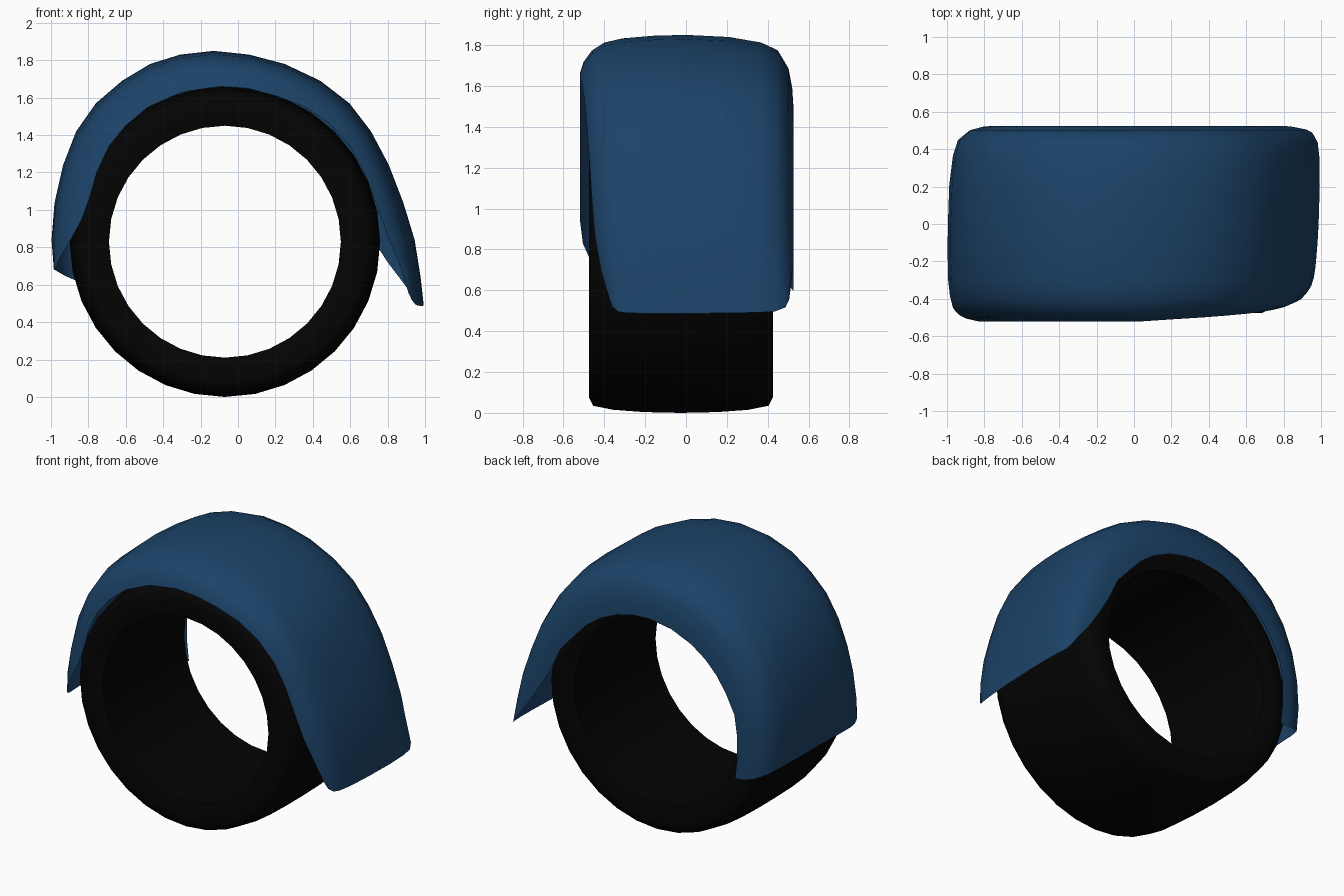
import bpy, math

if "Cube" in bpy.data.objects:
    bpy.data.objects.remove(bpy.data.objects["Cube"])


def material(name, rgb):
    m = bpy.data.materials.new(name)
    m.diffuse_color = (*rgb, 1)
    m.use_nodes = True
    m.node_tree.nodes["Principled BSDF"].inputs["Base Color"].default_value = m.diffuse_color
    return m


def make(name, verts, faces, mat, angle):
    me = bpy.data.meshes.new(name)
    me.from_pydata(verts, [], faces)
    me.materials.append(mat)
    ob = bpy.data.objects.new(name, me)
    bpy.context.collection.objects.link(ob)
    bpy.ops.object.select_all(action='DESELECT')
    ob.select_set(True)
    bpy.context.view_layer.objects.active = ob
    bpy.ops.object.mode_set(mode='EDIT')
    bpy.ops.mesh.select_all(action='SELECT')
    bpy.ops.mesh.normals_make_consistent(inside=False)
    bpy.ops.object.mode_set(mode='OBJECT')
    bpy.ops.object.shade_smooth_by_angle(angle=math.radians(angle))
    return ob


def grid_faces(rows, cols, wrap):
    """Quads between neighbouring rows; wrap closes both directions."""
    faces = []
    for i in range(rows if wrap else rows - 1):
        for j in range(cols if wrap else cols - 1):
            a, b = i * cols, ((i + 1) % rows) * cols
            k = (j + 1) % cols
            faces.append((a + j, a + k, b + k, b + j))
    return faces


rubber = material("black rubber", (0.0011, 0.0011, 0.0011))
paint = material("blue paint", (0.0115, 0.056, 0.140))

# Tyre: crowned tread, rounded shoulders, flat sidewalls and open centre
CX, CY, CZ, SEG = -0.07, -0.025, 0.83, 32
half = [(0.0, 0.83), (0.18, 0.826), (0.33, 0.815), (0.43, 0.795),
        (0.45, 0.755), (0.45, 0.68), (0.435, 0.62)]
section = half + [(-y, r) for y, r in reversed(half[1:])]
verts = []
for i in range(SEG):
    a = 2 * math.pi * i / SEG
    verts += [(CX + r * math.sin(a), CY + y, CZ - r * math.cos(a)) for y, r in section]
make("tyre", verts, grid_faces(SEG, len(section), True), rubber, 60)

# Fender: crown line and wheel-opening lip, from left end to right end
crown = [(-.98, .68), (-.995, .84), (-.98, 1.04), (-.935, 1.24), (-.865, 1.42),
         (-.76, 1.57), (-.62, 1.69), (-.47, 1.78), (-.31, 1.83), (-.13, 1.85),
         (.06, 1.83), (.25, 1.78), (.44, 1.69), (.60, 1.57), (.72, 1.42),
         (.82, 1.24), (.90, 1.04), (.96, .84), (.99, .64), (1.005, .487)]
lip = [(-.96, .73), (-.90, .83), (-.835, .95), (-.795, 1.06), (-.755, 1.20),
       (-.69, 1.34), (-.60, 1.45), (-.48, 1.55), (-.30, 1.63), (-.10, 1.66),
       (.05, 1.65), (.20, 1.61), (.36, 1.55), (.49, 1.46), (.60, 1.34),
       (.68, 1.19), (.74, 1.03), (.80, .86), (.87, .69), (.91, .56)]
# The rear lip follows a smaller circle, with its own shape at the two ends
BACK_R = 0.68
back_ends = {0: (-.735, .60), 1: (-.75, .74), 2: (-.75, .89), 3: (-.73, 1.03),
             15: (.57, 1.13), 16: (.64, .98), 17: (.71, .86), 18: (.80, .72),
             19: (.895, .595)}
front_ends = {0: .46, 1: .505, 17: .445, 18: .415, 19: .375}
# Cross-sections: (fraction from crown to lip, fraction of half width)
front_skirt = [(1, 1), (.7, .965), (.4, .885), (.2, .77), (.09, .6), (.02, .3)]
back_skirt = [(.03, .4), (.11, .7), (.22, .855), (.48, .955), (.76, .99), (1, 1)]

verts = []
last = len(crown) - 1
for i, (c, f) in enumerate(zip(crown, lip)):
    dx, dz = f[0] - CX, f[1] - CZ
    k = BACK_R / math.hypot(dx, dz)
    b = back_ends.get(i, (CX + dx * k, CZ + dz * k))
    wf = front_ends.get(i, .52 - .01 * max(0, i - 10))
    wb = .51 if i == last else .525
    row = [(f, t, -w * wf) for t, w in front_skirt] + [(c, 0, 0.0)]
    row += [(b, t, w * wb) for t, w in back_skirt]
    for p, t, y in row:
        x, z = c[0] + t * (p[0] - c[0]), c[1] + t * (p[1] - c[1])
        if i in (0, last):                      # bottom corners bulge down
            z -= .022 * math.sin(math.pi * t)
        if i > 12:                              # right end is slightly slanted
            x += .045 * (y - .4) * (1 - t) * min(1, (i - 12) / 4)
        elif i < 4:                             # so is the left end
            x += .025 * min(0, y) * (1 - t)
        verts.append((x, y, z))
make("fender", verts, grid_faces(len(crown), 13, False), paint, 60)
